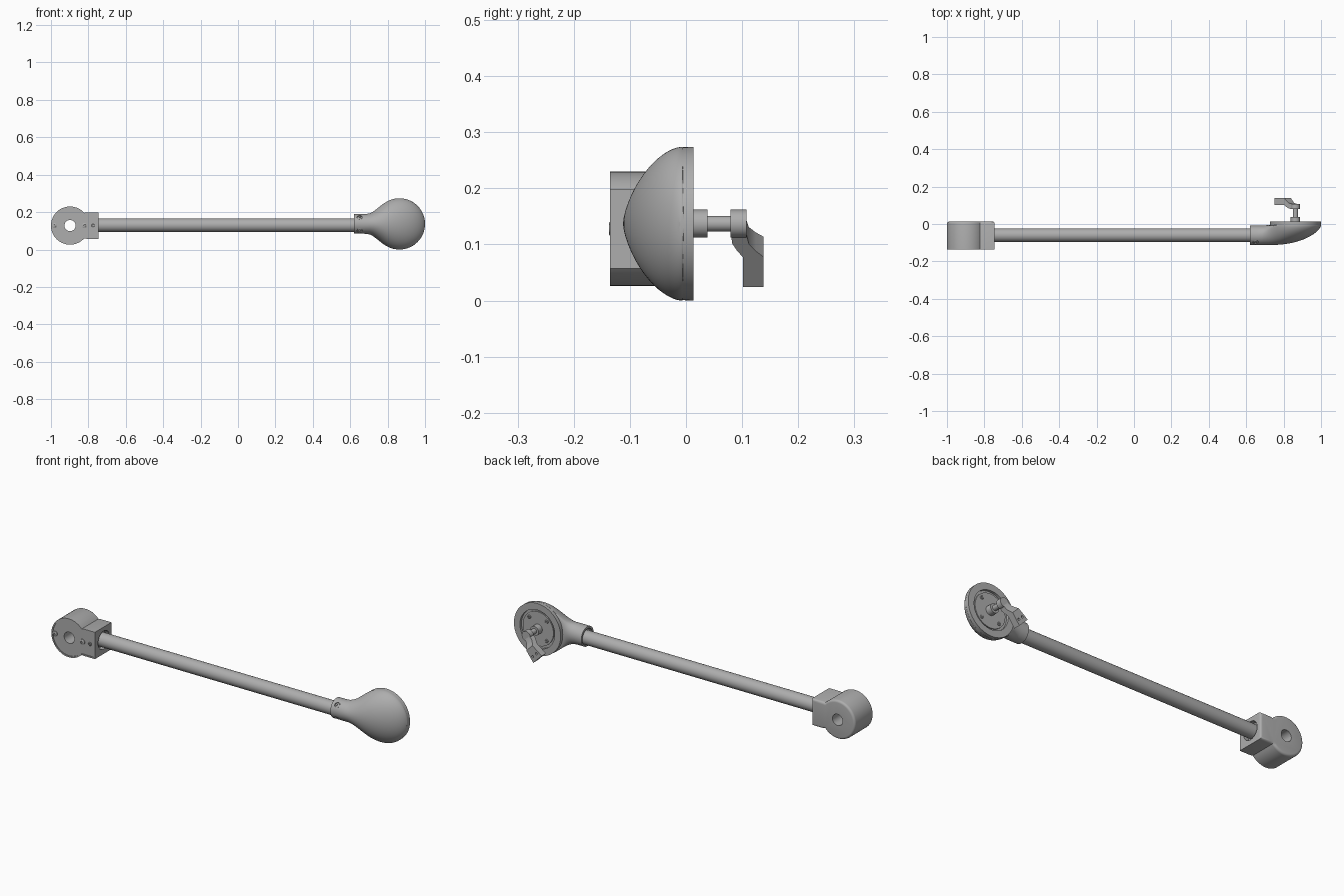
import bpy, bmesh, math
from mathutils import Vector

cube = bpy.data.objects.get("Cube")
if cube:
    bpy.data.objects.remove(cube, do_unlink=True)

grey = bpy.data.materials.new("mid_grey")
grey.use_nodes = True
COLOUR = (0.42, 0.42, 0.42, 1)
grey.diffuse_color = COLOUR
for node in grey.node_tree.nodes:
    if node.type == 'BSDF_PRINCIPLED':
        node.inputs["Base Color"].default_value = COLOUR

X, Y = Vector((1, 0, 0)), Vector((0, 1, 0))


def loft(name, rings, bevel=None):
    """Skin a list of equal-length rings and cap both ends."""
    bm = bmesh.new()
    vs = [[bm.verts.new(p) for p in ring] for ring in rings]
    n = len(vs[0])
    for a, b in zip(vs, vs[1:]):
        for i in range(n):
            j = (i + 1) % n
            bm.faces.new((a[i], a[j], b[j], b[i]))
    bm.faces.new(vs[0])
    last = bm.faces.new(vs[-1])
    bmesh.ops.recalc_face_normals(bm, faces=bm.faces)
    if bevel:
        bmesh.ops.bevel(bm, geom=list(last.edges), offset=bevel, segments=4,
                        profile=0.5, affect='EDGES')
    mesh = bpy.data.meshes.new(name)
    bm.to_mesh(mesh)
    bm.free()
    mesh.materials.append(grey)
    obj = bpy.data.objects.new(name, mesh)
    bpy.context.collection.objects.link(obj)
    return obj


def lathe(name, centre, axis, profile, n=48):
    """Turn (distance along axis, radius) pairs around an axis."""
    q = axis.to_track_quat('Z', 'Y')
    rings = []
    for h, r in profile:
        rings.append([Vector(centre) + q @ Vector((r * math.cos(2 * math.pi * i / n),
                                                   r * math.sin(2 * math.pi * i / n), h))
                      for i in range(n)])
    return loft(name, rings)


def activate(obj):
    bpy.ops.object.select_all(action='DESELECT')
    obj.select_set(True)
    bpy.context.view_layer.objects.active = obj


def cut(obj, cutter):
    cutter.hide_render = True
    mod = obj.modifiers.new("cut", 'BOOLEAN')
    mod.operation = 'DIFFERENCE'
    mod.solver = 'EXACT'
    mod.object = cutter
    activate(obj)
    bpy.ops.object.modifier_apply(modifier=mod.name)
    bpy.data.objects.remove(cutter, do_unlink=True)


def smooth(obj):
    activate(obj)
    bpy.ops.object.shade_smooth_by_angle(angle=math.radians(32))


def screw(name, centre, axis, r, h):
    """Domed fastener head with a dimple."""
    smooth(lathe(name, centre, axis, [(-h, r), (h * 0.6, r), (h, r * 0.75),
                                      (h, r * 0.4), (0, r * 0.35)], 20))


# Clamp housing: round hub merging into a square socket block
HX, HZ, FRONT, BACK = -0.898, 0.128, -0.135, 0.013


def housing_outline(y, inset=0.0):
    r = 0.102 - inset
    half, end = 0.071 - inset, -0.745 - inset
    pts = []
    for i in range(49):
        a = math.radians(42 + 276 * i / 48)
        pts.append(Vector((HX + r * math.cos(a), y, HZ + r * math.sin(a))))
    for x, s in ((-0.808, -1), (end, -1), (end, 1), (-0.808, 1)):
        pts.append(Vector((x, y, HZ + s * half)))
    return pts


housing = loft("clamp_housing", [housing_outline(FRONT), housing_outline(BACK)], 0.012)
cut(housing, loft("recess_cutter", [housing_outline(FRONT - 0.02, 0.007),
                                    housing_outline(FRONT + 0.004, 0.007)]))
cut(housing, lathe("bore_cutter", (HX, 0, HZ), Y, [(-0.2, 0.03), (0.1, 0.03)]))
cut(housing, lathe("socket_cutter", (-0.745, -0.06, 0.13), X, [(-0.025, 0.048), (0.05, 0.048)]))
smooth(housing)
for x, r in ((-0.98, 0.013), (-0.82, 0.014), (-0.775, 0.009)):
    screw("housing_screw", (x, FRONT + 0.003, HZ), -Y, r, 0.005)

# Straight bar
smooth(lathe("bar", (0, -0.06, 0.13), X, [(-0.785, 0.036), (0.665, 0.036)], 32))

# Domed end: round sleeve growing into a flat-backed dome
CX, CZ, R = 0.863, 0.137, 0.137
NECK = ((0.62, 0.052), (0.66, 0.052), (0.685, 0.053), (0.705, 0.057), (0.72, 0.064),
        (0.735, 0.075), (0.75, 0.087), (0.765, 0.099), (0.78, 0.11))
stations = list(NECK)
for i in range(1, 29):
    a = math.radians(127 + (4 - 127) * i / 28)
    stations.append((CX + R * math.cos(a), R * math.sin(a)))


def section(x, w, n=64):
    t = min(max((x - 0.67) / 0.1, 0), 1)
    b = t * t * (3 - 2 * t)
    s = max(x - 0.74, 0) / 0.262
    mid = -0.06 + 0.052 * b
    front = min(-0.112 * max(1 - s * s, 0) ** 0.6, mid - 0.003)
    back = -0.008 + 0.004 * b
    ring = []
    for i in range(n):
        a = 2 * math.pi * (i + 0.5) / n
        c = math.cos(a)
        y = mid + (front - mid) * c ** (1 + 0.2 * b) if c > 0 else mid + (back - mid) * (-c) ** (1 - 0.7 * b)
        ring.append(Vector((x, y, CZ + w * math.sin(a))))
    return ring


dome = loft("domed_end", [section(x, w) for x, w in stations])
cut(dome, lathe("sleeve_cutter", (0.62, -0.06, 0.134), X, [(-0.05, 0.043), (0.03, 0.043)]))
for s in (1, -1):
    d = Vector((0, -0.72, 0.69 * s))
    c = Vector((0.65, -0.06, CZ))
    cut(dome, lathe("screw_cutter", c, d, [(0.045, 0.014), (0.08, 0.014)], 20))
    screw("sleeve_screw", c + d * 0.045, d, 0.011, 0.004)
smooth(dome)

# Flat back disc with recessed face, inner plate and fasteners
smooth(lathe("back_disc", (CX, 0, CZ), Y,
             [(-0.012, R - 0.001), (0.013, R), (0.013, 0.102), (0.0, 0.102),
              (0.0, 0.09), (0.006, 0.09), (0.006, 0.01)], 72))
for k in range(4):
    a = math.radians(45 + 90 * k)
    screw("plate_screw", (CX + 0.072 * math.cos(a), 0.006, CZ + 0.072 * math.sin(a)), Y, 0.009, 0.004)

# Locking spindle and head
smooth(lathe("spindle", (CX, 0, CZ), Y,
             [(0.0, 0.025), (0.038, 0.025), (0.038, 0.014), (0.079, 0.014),
              (0.079, 0.025), (0.108, 0.025)], 32))

# Cranked lever with a flared paddle
CRANK = ((0, 0.08), (0.028, 0.082), (0.043, 0.09), (0.06, 0.102), (0.125, 0.102),
         (0.125, 0.138), (0.058, 0.138), (0.045, 0.124), (0.03, 0.112), (0, 0.106))
ALONG, ACROSS = Vector((-0.707, 0, -0.707)), Vector((0.707, 0, -0.707))


def crank_side(s):
    return [Vector((CX, y, CZ)) + ALONG * u + ACROSS * s * (0.017 + 0.144 * u) for u, y in CRANK]


lever = loft("lever", [crank_side(-1), crank_side(1)])
for s in (1, -1):
    p = Vector((CX, 0, CZ)) + ALONG * 0.1 + ACROSS * 0.015 * s
    cut(lever, lathe("hole_cutter", p, Y, [(0.125, 0.006), (0.16, 0.006)], 16))
smooth(lever)
